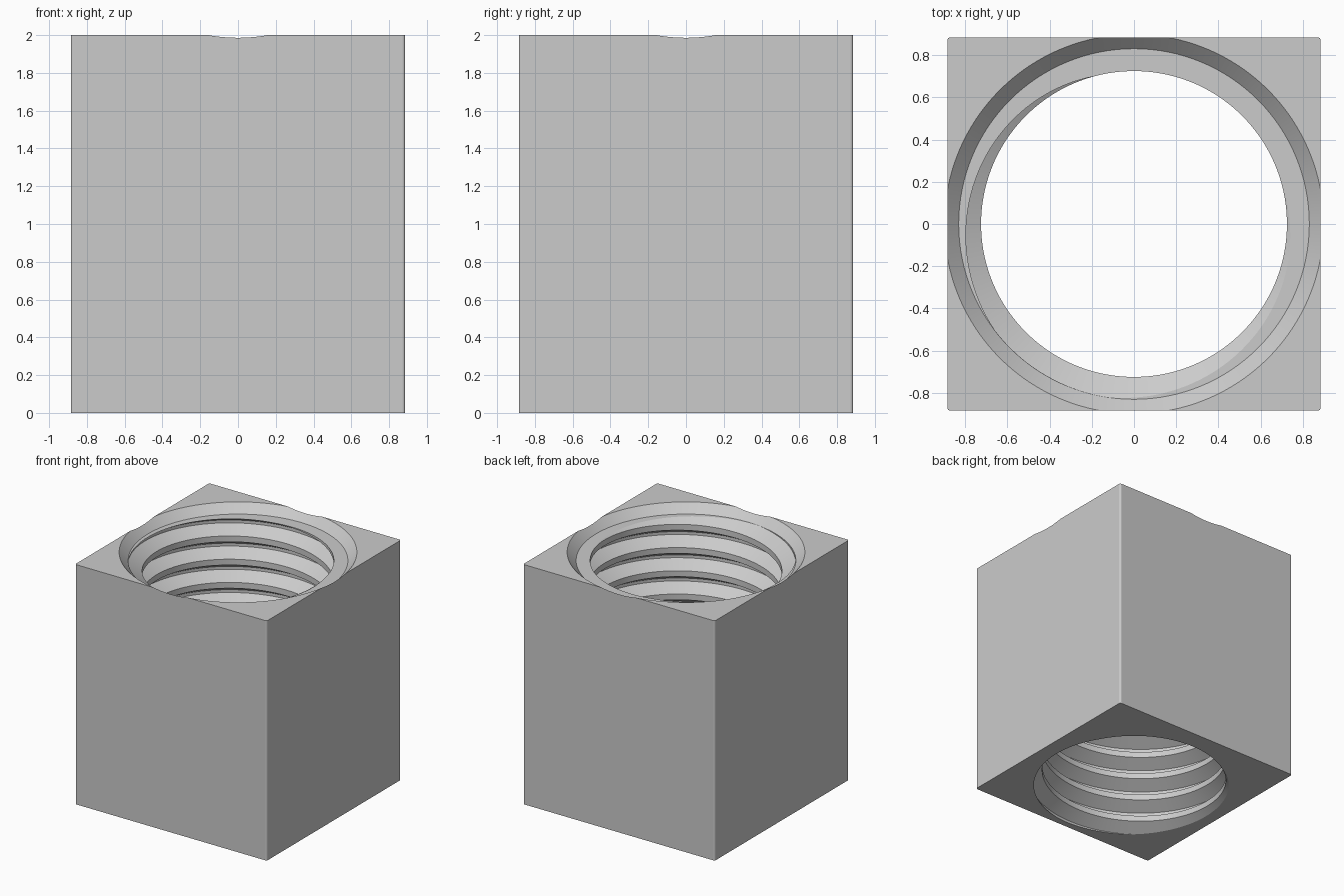
import bpy, bmesh, math
from mathutils import Vector

if "Cube" in bpy.data.objects:
    bpy.data.objects.remove(bpy.data.objects["Cube"])

HALF, HEIGHT = 0.885, 2.0
MAJOR, MINOR = 0.83, 0.725      # thread root and crest radii
PITCH = 0.1937
SEAT = 1.93                     # level where the countersink ends
SEGS = 128


def make_object(name, bm):
    bmesh.ops.recalc_face_normals(bm, faces=bm.faces)
    mesh = bpy.data.meshes.new(name)
    bm.to_mesh(mesh)
    bm.free()
    obj = bpy.data.objects.new(name, mesh)
    bpy.context.collection.objects.link(obj)
    return obj


# Square block with slightly rounded upright edges
bm = bmesh.new()
bmesh.ops.create_cube(bm, size=1)
for v in bm.verts:
    v.co = Vector((v.co.x * 2 * HALF, v.co.y * 2 * HALF, (v.co.z + 0.5) * HEIGHT))
uprights = [e for e in bm.edges if abs(e.verts[0].co.z - e.verts[1].co.z) > 1]
bmesh.ops.bevel(bm, geom=uprights, offset=0.015, segments=4, profile=0.5, affect='EDGES')
block = make_object("threaded_block", bm)

# Right-handed thread core: a trapezoid profile swept along a helix
bm = bmesh.new()
profile = [(MINOR, -PITCH / 8), (MINOR, PITCH / 8),
           (MAJOR, PITCH * 7 / 16), (MAJOR, PITCH * 9 / 16)]
start = math.radians(60)        # crest direction at the seat level
columns = []
for i in range(-SEGS * 12, SEGS * 2):
    turn = i / SEGS
    a = start + math.tau * turn
    columns.append([bm.verts.new((r * math.cos(a), r * math.sin(a), SEAT + PITCH * turn + dz))
                    for r, dz in profile])
for i in range(len(columns) - 1 - SEGS):
    here = columns[i] + [columns[i + SEGS][0]]
    after = columns[i + 1] + [columns[i + 1 + SEGS][0]]
    for k in range(4):
        bm.faces.new((here[k], after[k], after[k + 1], here[k + 1]))

# Trim the ragged ends flat and cap them
for level, direction in ((-0.05, -1), (SEAT + 0.02, 1)):
    bmesh.ops.bisect_plane(bm, geom=bm.verts[:] + bm.edges[:] + bm.faces[:],
                           plane_co=(0, 0, level), plane_no=(0, 0, direction),
                           clear_outer=True, dist=1e-6)
    loose = [v for v in bm.verts if not v.link_faces]
    bmesh.ops.delete(bm, geom=loose, context='VERTS')
    rim = [e for e in bm.edges if e.is_boundary
           and all(abs(v.co.z - level) < 1e-4 for v in e.verts)]
    bmesh.ops.edgeloop_fill(bm, edges=rim)
thread_cutter = make_object("thread_cutter", bm)

# Countersink at the mouth of the hole, wide enough to nick the sides
bm = bmesh.new()
depth = HEIGHT + 0.03 - SEAT
bmesh.ops.create_cone(bm, cap_ends=True, segments=SEGS, radius1=MAJOR + 0.001,
                      radius2=MAJOR + depth - 0.002, depth=depth)
bmesh.ops.translate(bm, verts=bm.verts, vec=(0, 0, SEAT + depth / 2))
countersink_cutter = make_object("countersink_cutter", bm)

# Cut the hole
for cutter in (thread_cutter, countersink_cutter):
    mod = block.modifiers.new(cutter.name, 'BOOLEAN')
    mod.operation, mod.solver, mod.object = 'DIFFERENCE', 'EXACT', cutter
bpy.context.view_layer.update()
evaluated = block.evaluated_get(bpy.context.evaluated_depsgraph_get())
cut_mesh = bpy.data.meshes.new_from_object(evaluated)
block.modifiers.clear()
block.data = cut_mesh
for cutter in (thread_cutter, countersink_cutter):
    bpy.data.objects.remove(cutter)

# Plain grey metal
grey = bpy.data.materials.new("plain_grey")
grey.use_nodes = True
colour = (0.6, 0.6, 0.6, 1)
grey.diffuse_color = colour
grey.node_tree.nodes["Principled BSDF"].inputs["Base Color"].default_value = colour
block.data.materials.clear()
block.data.materials.append(grey)

# Smooth thread and rounded edges, flat outer walls
bpy.ops.object.select_all(action='DESELECT')
block.select_set(True)
bpy.context.view_layer.objects.active = block
bpy.ops.object.shade_smooth_by_angle(angle=math.radians(30))
for face in block.data.polygons:
    if max(abs(c) for c in face.normal) > 0.9999 and face.area > 0.01:
        face.use_smooth = False
